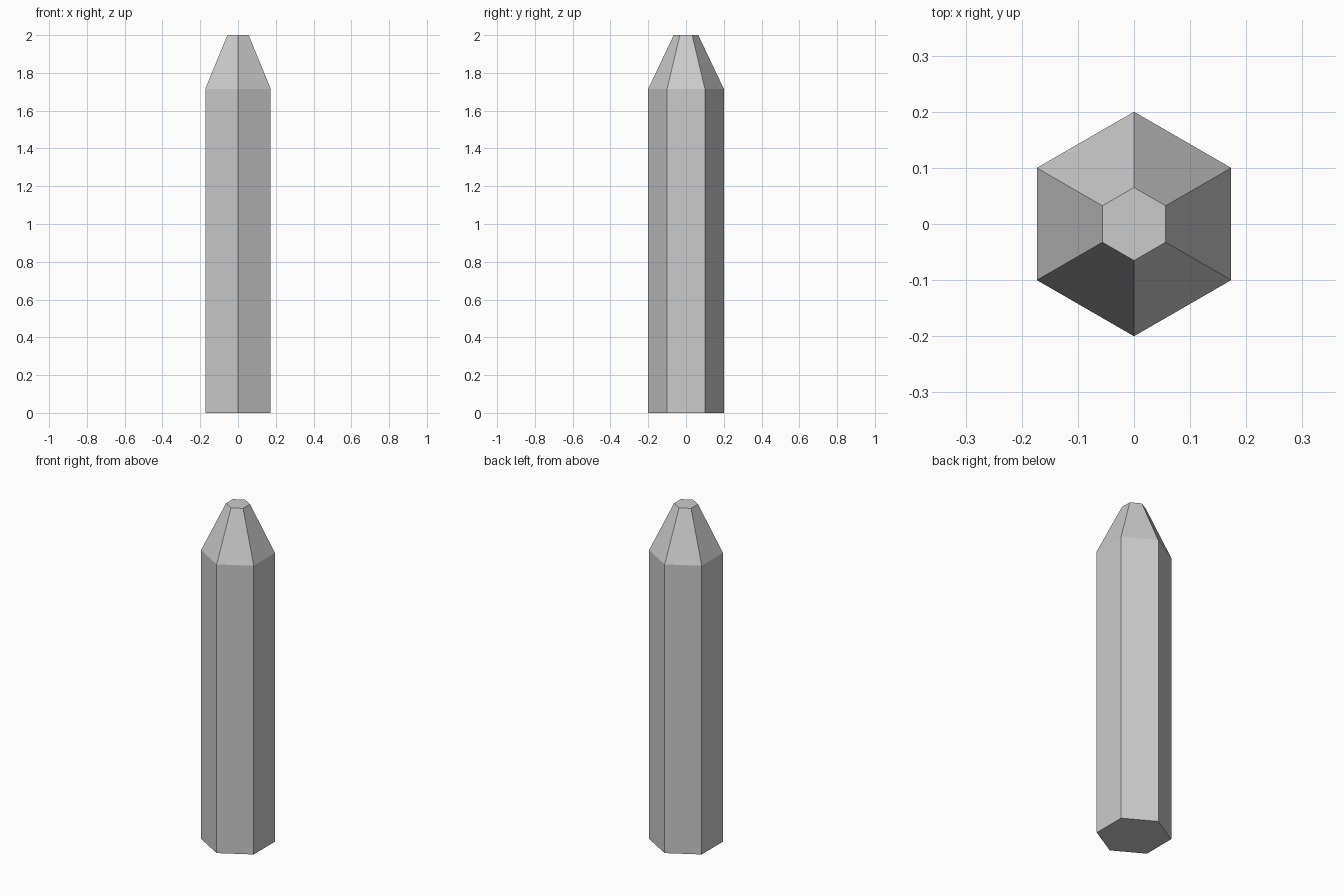
import bpy, bmesh
from math import cos, sin, pi

if "Cube" in bpy.data.objects:
    bpy.data.objects.remove(bpy.data.objects["Cube"])

SIDES = 6
# (radius, height) rings: base, shoulder, blunt tip
PROFILE = [(0.2, 0.0), (0.2, 1.716), (0.065, 2.0)]

bm = bmesh.new()

# Hexagonal rings with a corner pointing along +y
rings = []
for radius, z in PROFILE:
    angles = [pi / 2 + 2 * pi * i / SIDES for i in range(SIDES)]
    rings.append([bm.verts.new((radius * cos(a), radius * sin(a), z)) for a in angles])

# Straight shaft walls and tapered tip
for low, high in zip(rings, rings[1:]):
    for i in range(SIDES):
        j = (i + 1) % SIDES
        bm.faces.new((low[i], low[j], high[j], high[i]))

# Flat base and tip caps
bm.faces.new(rings[0][::-1])
bm.faces.new(rings[-1])

mesh = bpy.data.meshes.new("tapered_hexagonal_post")
bm.to_mesh(mesh)
bm.free()
bpy.context.collection.objects.link(bpy.data.objects.new("tapered_hexagonal_post", mesh))
